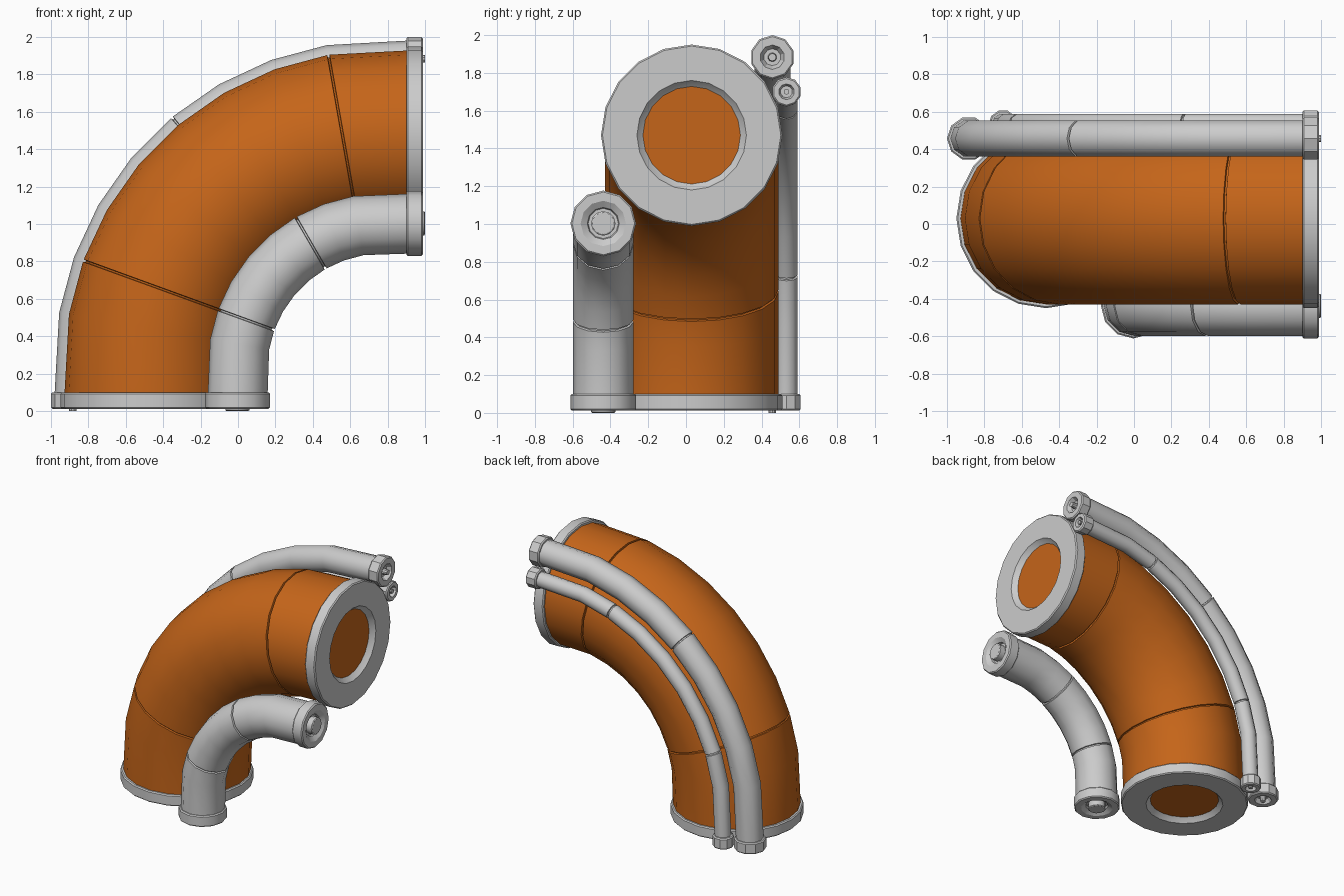
import bpy, bmesh
from math import sin, cos, pi, radians
from mathutils import Vector

if "Cube" in bpy.data.objects:
    bpy.data.objects.remove(bpy.data.objects["Cube"])

BEND = Vector((0.78, 0, 0.22))   # shared bend centre of all pipes
STRAIGHT = 0.22                  # straight run at each end


def ring_skin(name, y, bend_r, sides, rings, smooth, mat=None):
    """Skin rings given as (bend angle in degrees, shift along the pipe, radius)."""
    bm = bmesh.new()
    loops = []
    for deg, shift, r in rings:
        a = radians(deg)
        out = Vector((-cos(a), 0, sin(a)))
        along = Vector((sin(a), 0, cos(a)))
        c = BEND + out * bend_r + along * shift + Vector((0, y, 0))
        loops.append([bm.verts.new(c + r * (out * cos(p) + Vector((0, 1, 0)) * sin(p)))
                      for p in (2 * pi * i / sides for i in range(sides))])
    for l0, l1 in zip(loops, loops[1:]):
        for i in range(sides):
            j = (i + 1) % sides
            bm.faces.new((l0[i], l0[j], l1[j], l1[i]))
    bm.faces.new(loops[0])
    bm.faces.new(loops[-1])
    bmesh.ops.recalc_face_normals(bm, faces=bm.faces)
    me = bpy.data.meshes.new(name)
    bm.to_mesh(me)
    bm.free()
    ob = bpy.data.objects.new(name, me)
    bpy.context.collection.objects.link(ob)
    if mat:
        me.materials.append(mat)
    bpy.ops.object.select_all(action='DESELECT')
    ob.select_set(True)
    bpy.context.view_layer.objects.active = ob
    bpy.ops.object.shade_smooth_by_angle(angle=radians(smooth))
    return ob


def pipe(name, y, z, r, flange_r, sides, grooves, face, mat=None):
    bend_r = z - BEND.z
    # swept tube with narrow seam grooves
    rings = [(0, 0.05 - STRAIGHT, r)]
    w, depth = 0.007, min(0.014, r * 0.2)
    for deg in range(10, 90, 10):
        if deg in grooves:
            rings += [(deg, -w, r), (deg, -w * 0.6, r - depth),
                      (deg, w * 0.6, r - depth), (deg, w, r)]
        else:
            rings.append((deg, 0, r))
    rings.append((90, STRAIGHT - 0.05, r))
    ring_skin(name + "_tube", y, bend_r, sides, rings, 42, mat)
    # end collars: (radius, distance in from the end plane)
    b = 0.008
    prof = [(r * 0.9, 0.1), (flange_r - b, 0.1), (flange_r, 0.1 - b),
            (flange_r, 0.012 + b), (flange_r - b, 0.012)] + face
    ring_skin(name + "_lower_collar", y, bend_r, sides,
              [(0, d - STRAIGHT, q) for q, d in prof], 31)
    ring_skin(name + "_upper_collar", y, bend_r, sides,
              [(90, STRAIGHT - d, q) for q, d in prof], 31)


orange = bpy.data.materials.new("orange_paint")
orange.diffuse_color = (0.56, 0.13, 0.01, 1)
orange.use_nodes = True
orange.node_tree.nodes["Principled BSDF"].inputs["Base Color"].default_value = orange.diffuse_color

# main orange elbow with dished ends and a recessed bore
pipe("main_pipe", 0.03, 1.47, 0.46, 0.48, 20, (20, 80),
     [(0.29, 0.012), (0.25, 0.06), (0.2, 0.085), (0.19, 0.07),
      (0.14, 0.07), (0.125, 0.085), (0.115, 0.14)], orange)
# front grey elbow with a centre plug
pipe("front_pipe", -0.438, 1.003, 0.16, 0.174, 12, (20, 60),
     [(0.12, 0.012), (0.085, 0.035), (0.08, 0.05), (0.065, 0.05),
      (0.065, 0.005), (0.058, 0.0)])
# rear grey pipe along the outside of the bend
pipe("rear_pipe", 0.457, 1.883, 0.1, 0.117, 10, (50,),
     [(0.065, 0.012), (0.045, 0.045), (0.024, 0.045), (0.02, 0.0)])
# thin rear pipe
pipe("thin_pipe", 0.532, 1.7, 0.06, 0.078, 10, (20, 70),
     [(0.042, 0.012), (0.032, 0.04), (0.015, 0.04), (0.015, 0.015)])
